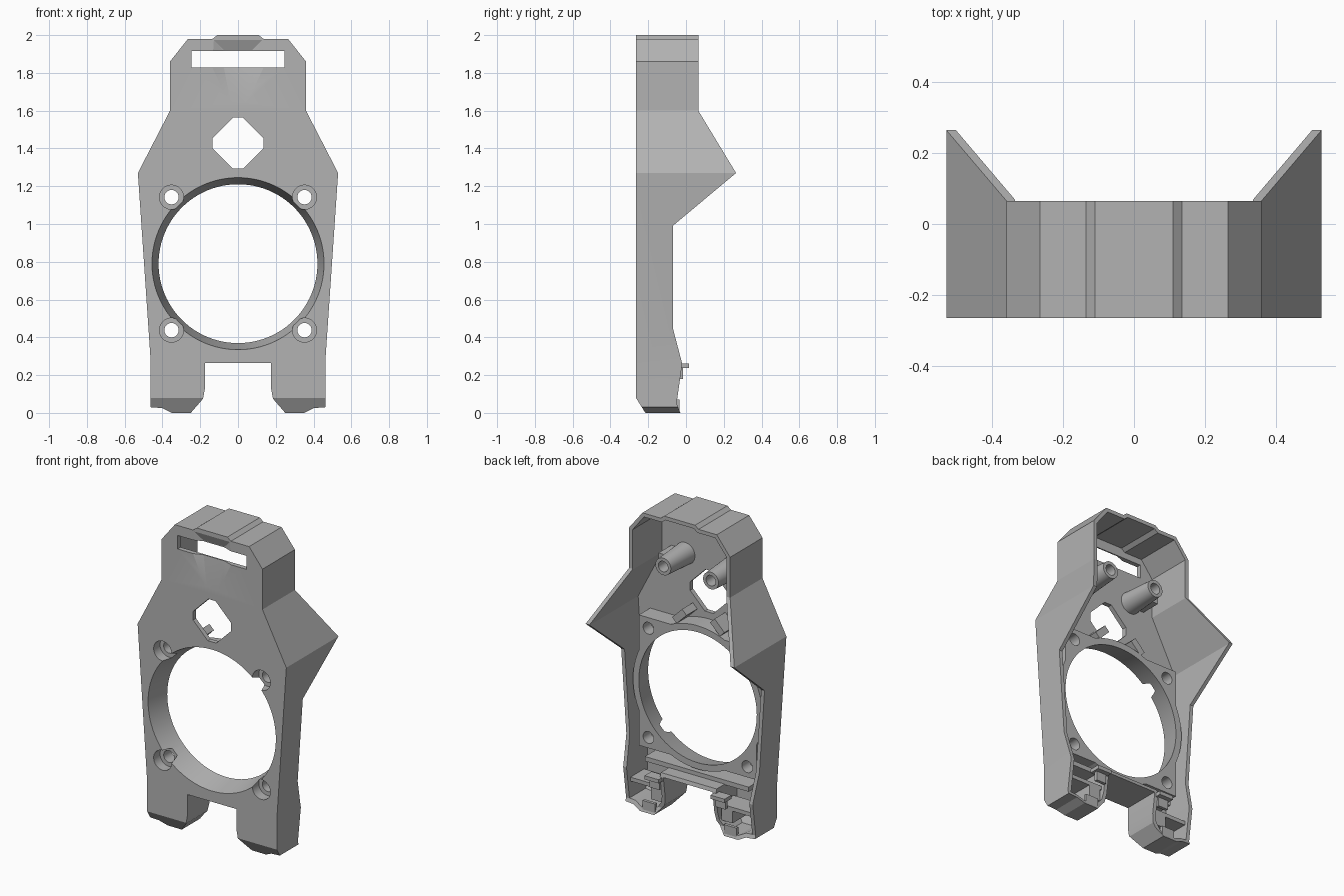
import bpy, bmesh, math
from mathutils import Vector, Matrix

cube = bpy.data.objects.get("Cube")
if cube:
    bpy.data.objects.remove(cube, do_unlink=True)

GREY = (0.45, 0.45, 0.45, 1)
grey = bpy.data.materials.new("grey plastic")
grey.use_nodes = True
grey.diffuse_color = GREY
grey.node_tree.nodes["Principled BSDF"].inputs["Base Color"].default_value = GREY

FRONT, PLATE_BACK, FLANGE_BACK, WALL = -0.265, -0.235, -0.12, 0.024
FAN_Z, SCREW = 0.79, 0.352


def finish(name, bm):
    bmesh.ops.recalc_face_normals(bm, faces=bm.faces)
    mesh = bpy.data.meshes.new(name)
    bm.to_mesh(mesh)
    bm.free()
    mesh.materials.append(grey)
    ob = bpy.data.objects.new(name, mesh)
    bpy.context.collection.objects.link(ob)
    return ob


def prism(name, pts, lo, hi, axis="y"):
    """Extrude a flat outline along y (points are x, z) or x (points are y, z)."""
    bm = bmesh.new()
    place = (lambda p, d: (p[0], d, p[1])) if axis == "y" else (lambda p, d: (d, p[0], p[1]))
    a = [bm.verts.new(place(p, lo)) for p in pts]
    b = [bm.verts.new(place(p, hi)) for p in pts]
    bm.faces.new(a)
    bm.faces.new(b)
    for i in range(len(a)):
        j = (i + 1) % len(a)
        bm.faces.new((a[i], a[j], b[j], b[i]))
    return finish(name, bm)


def frustum(name, x, z, y0, y1, r0, r1, seg=48):
    bm = bmesh.new()
    m = Matrix.Translation((x, (y0 + y1) / 2, z)) @ Matrix.Rotation(-math.pi / 2, 4, "X")
    bmesh.ops.create_cone(bm, cap_ends=True, segments=seg, radius1=r0, radius2=r1,
                          depth=y1 - y0, matrix=m)
    return finish(name, bm)


def box(name, centre, size, turn=0):
    bm = bmesh.new()
    m = Matrix.Translation(centre) @ Matrix.Rotation(turn, 4, "Y") @ Matrix.Diagonal((*size, 1))
    bmesh.ops.create_cube(bm, size=1, matrix=m)
    return finish(name, bm)


def hull(name, pts):
    bm = bmesh.new()
    for p in pts:
        bm.verts.new(p)
    bmesh.ops.convex_hull(bm, input=bm.verts)
    return finish(name, bm)


def combine(ob, tool, op="DIFFERENCE", keep=False):
    mod = ob.modifiers.new("cut", "BOOLEAN")
    mod.object, mod.operation, mod.solver = tool, op, "EXACT"
    bpy.context.view_layer.update()
    mesh = bpy.data.meshes.new_from_object(ob.evaluated_get(bpy.context.evaluated_depsgraph_get()))
    ob.modifiers.clear()
    ob.data = mesh
    if not keep:
        bpy.data.objects.remove(tool, do_unlink=True)


def mirrored(half):
    return half + [(-x, z) for x, z in reversed(half)]


def inset(pts, d):
    """Move every edge of a clockwise outline inward by d."""
    out = []
    for i, p in enumerate(pts):
        p = Vector(p)
        e0 = (p - Vector(pts[i - 1])).normalized()
        e1 = (Vector(pts[(i + 1) % len(pts)]) - p).normalized()
        n0, n1 = Vector((e0.y, -e0.x)), Vector((e1.y, -e1.x))
        out.append(tuple(p + (n0 + n1) * d / (1 + n0.dot(n1))))
    return out


# Shell: front outline trimmed by the side profile
outline = mirrored([(.11, 2), (.135, 1.98), (.265, 1.98), (.36, 1.86), (.36, 1.6), (.53, 1.27),
                    (.462, .27), (.462, .03), (.40, .025), (.35, 0), (.25, 0), (.185, .075),
                    (.175, .13), (.175, .265)])
side = [(FRONT, 2.1), (.065, 2.1), (.065, 1.6), (.265, 1.27), (-.07, .99), (-.07, .45),
        (-.02, .26), (-.05, .05), (-.03, 0), (-.03, -.1), (-.27 + .055, -.1), (-.215, 0), (FRONT, .08)]
shell = prism("shell", outline, FRONT, .4)
combine(shell, prism("side_trim", side, -1, 1, "x"), "INTERSECT")

# Hollow the shell from behind
cavity = prism("cavity", inset(outline, WALL), -.3, .5)
combine(cavity, prism("cavity_depth", [(PLATE_BACK, 2.1), (.45, 2.1), (.45, -.1), (-.13, -.1),
                                       (PLATE_BACK, .09)], -1, 1, "x"), "INTERSECT")
combine(shell, cavity)

# Sloped scoop, slot and diamond window in the front plate
scoop = [(s * x, y, z) for s in (-1, 1) for x, y, z in
         ((.14, -.27, 1.985), (.15, -.27, 1.83), (.09, -.27, 1.70), (.03, -.27, 1.6),
          (.075, -.243, 1.92), (.075, -.243, 1.83))]
combine(shell, hull("scoop", scoop))
combine(shell, box("slot", (0, -.25, 1.872), (.49, .1, .087)))
window = mirrored([(.025, 1.565), (.135, 1.455), (.135, 1.40), (.03, 1.295)])
combine(shell, prism("window", window, -.3, -.2))

# Fan flange behind the plate: square joined with a disc
flange = box("fan_flange", (0, (FLANGE_BACK - .245) / 2, FAN_Z), (.84, FLANGE_BACK + .245, .84))
combine(flange, frustum("flange_disc", 0, FAN_Z, -.245, FLANGE_BACK, .462, .462, 96), "UNION")

# Fan opening and counterbored screw holes through plate and flange
holes = [frustum("fan_opening", 0, FAN_Z, -.267, FLANGE_BACK + .002, .456, .42, 96)]
for sx in (-SCREW, SCREW):
    for sz in (-SCREW, SCREW):
        holes.append(frustum("screw_hole", sx, FAN_Z + sz, -.3, 0, .038, .038, 32))
        holes.append(frustum("counterbore", sx, FAN_Z + sz, -.3, -.2, .064, .064, 32))
for h in holes:
    combine(shell, h, keep=True)
    combine(flange, h)

# Cross bar over the notch
bar = box("cross_bar", (0, -.175, .30), (.74, .13, .03))
combine(bar, frustum("bar_clearance", 0, FAN_Z, -.3, 0, .46, .46, 96))

smooth = [shell, flange]
for s, label in ((1, "left"), (-1, "right")):
    # Hollow mounting post with a rib
    post = frustum(label + "_post", s * .17, 1.63, -.245, -.01, .07, .055)
    combine(post, frustum("bore", s * .17, 1.63, -.16, 0, .034, .034))
    smooth.append(post)
    box(label + "_post_rib", (s * .235, -.17, 1.63), (.07, .13, .05))
    # Small clip between window and flange
    box(label + "_window_clip", (s * .135, -.18, 1.275), (.10, .11, .045), s * math.pi / 4)
    # Latch pieces inside each leg
    box(label + "_latch_top", (s * .235, -.02, .25), (.10, .07, .024))
    box(label + "_latch_stem", (s * .235, -.025, .215), (.07, .02, .07))
    box(label + "_latch_shelf", (s * .32, -.13, .17), (.26, .14, .025))
    box(label + "_latch_block", (s * .25, -.13, .12), (.08, .14, .08))
    box(label + "_latch_foot", (s * .29, -.045, .04), (.09, .02, .06))

bpy.ops.object.select_all(action="DESELECT")
for ob in smooth:
    ob.select_set(True)
bpy.context.view_layer.objects.active = shell
bpy.ops.object.shade_smooth_by_angle(angle=math.radians(20))
